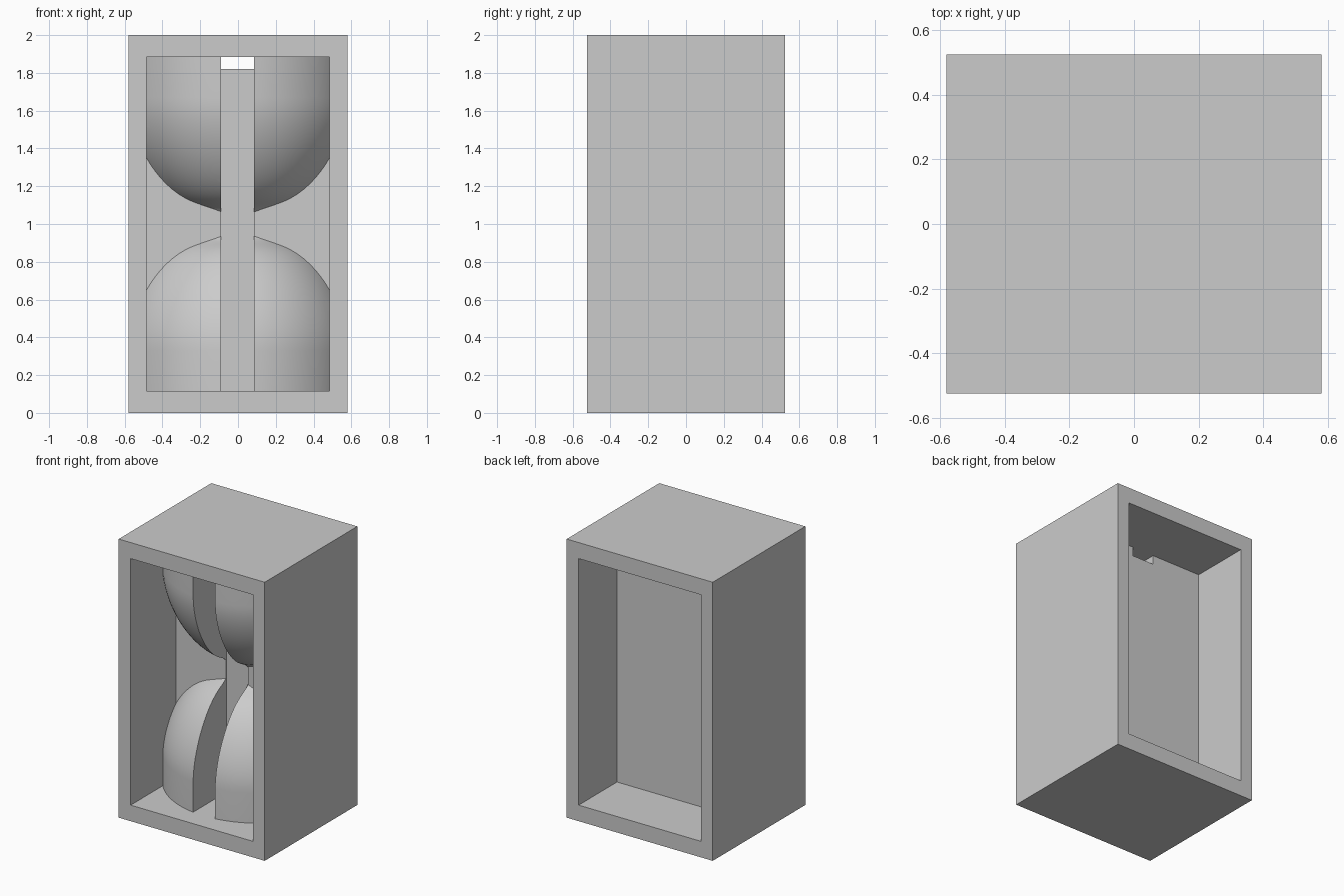
import bpy, bmesh, math
from mathutils import Vector, Matrix
from mathutils.geometry import interpolate_bezier

cube = bpy.data.objects.get("Cube")
if cube:
    bpy.data.objects.remove(cube, do_unlink=True)

GREY = (0.6, 0.6, 0.6, 1)
mat = bpy.data.materials.new("plain_grey")
mat.use_nodes = True
mat.diffuse_color = GREY
mat.node_tree.nodes["Principled BSDF"].inputs["Base Color"].default_value = GREY

# Main dimensions
HALF_W, HALF_D, HEIGHT = 0.58, 0.525, 2.0
OPEN_W, OPEN_LOW, OPEN_TOP = 0.485, 0.115, 1.885
PLATE_FRONT, PLATE_BACK = -0.01, 0.09
SLOT_L, SLOT_R = -0.09, 0.085
AXIS_Y = 0.246


def add_object(name, bm):
    bmesh.ops.recalc_face_normals(bm, faces=bm.faces)
    mesh = bpy.data.meshes.new(name)
    bm.to_mesh(mesh)
    bm.free()
    mesh.materials.append(mat)
    obj = bpy.data.objects.new(name, mesh)
    bpy.context.collection.objects.link(obj)
    return obj


def box(name, x, y, z):
    bm = bmesh.new()
    bmesh.ops.create_cube(bm, size=1)
    for v in bm.verts:
        v.co = [lim[0] if c < 0 else lim[1] for c, lim in zip(v.co, (x, y, z))]
    return add_object(name, bm)


def activate(obj):
    bpy.ops.object.select_all(action='DESELECT')
    obj.select_set(True)
    bpy.context.view_layer.objects.active = obj


def boolean(obj, cutter, operation):
    mod = obj.modifiers.new("cut", 'BOOLEAN')
    mod.object, mod.operation, mod.solver = cutter, operation, 'EXACT'
    activate(obj)
    bpy.ops.object.modifier_apply(modifier=mod.name)
    bpy.data.objects.remove(cutter, do_unlink=True)


# Cabinet: block hollowed from the front and the back, leaving a middle plate
cabinet = box("cabinet", (-HALF_W, HALF_W), (-HALF_D, HALF_D), (0, HEIGHT))
for y in ((-1, PLATE_FRONT), (PLATE_BACK, 1)):
    boolean(cabinet, box("opening", (-OPEN_W, OPEN_W), y, (OPEN_LOW, OPEN_TOP)), 'DIFFERENCE')

# Small window through the top of the plate, above a shallow groove
boolean(cabinet, box("window", (SLOT_L, SLOT_R), (-0.2, 0.2), (1.82, OPEN_TOP)), 'DIFFERENCE')
boolean(cabinet, box("groove", (SLOT_L, SLOT_R), (-0.2, PLATE_FRONT + 0.008),
                     (OPEN_LOW, OPEN_TOP)), 'DIFFERENCE')


def bulb(name, flip):
    """Lathed bulb with a narrow neck at mid height."""
    belly = [Vector(p) for p in ((0.633, 0, 0.33), (0.633, 0, 0.52), (0.52, 0, 0.76), (0.379, 0, 0.863))]
    neck = [Vector(p) for p in ((0.379, 0, 0.863), (0.34, 0, 0.892), (0.29, 0, 0.91), (0.271, 0, 0.935))]
    profile = [Vector((0, 0, OPEN_LOW)), Vector((0.633, 0, OPEN_LOW))]
    profile += interpolate_bezier(*belly, 16) + interpolate_bezier(*neck, 6)[1:]
    profile += [Vector((0.25, 0, 1)), Vector((0, 0, 1))]
    bm = bmesh.new()
    verts = [bm.verts.new(p) for p in profile]
    edges = [bm.edges.new(pair) for pair in zip(verts, verts[1:])]
    bmesh.ops.spin(bm, geom=verts + edges, cent=(0, 0, 0), axis=(0, 0, 1),
                   angle=math.tau, steps=96)
    bmesh.ops.remove_doubles(bm, verts=bm.verts, dist=0.0001)
    if flip:
        bm.transform(Matrix.Translation((0, 0, HEIGHT)) @ Matrix.Scale(-1, 4, (0, 0, 1)))
    bm.transform(Matrix.Translation((0, AXIS_Y, 0)))
    return add_object(name, bm)


# Four bulb pieces, trimmed by the side walls, the plate and the centre slot
for level, flip in (("lower", False), ("upper", True)):
    for side, x in (("right", (-OPEN_W, SLOT_L)), ("left", (SLOT_R, OPEN_W))):
        piece = bulb(f"{level}_{side}_bulb", flip)
        boolean(piece, box("trim", x, (-HALF_D, PLATE_FRONT), (0, HEIGHT)), 'INTERSECT')
        activate(piece)
        bpy.ops.object.shade_smooth_by_angle(angle=math.radians(30))
